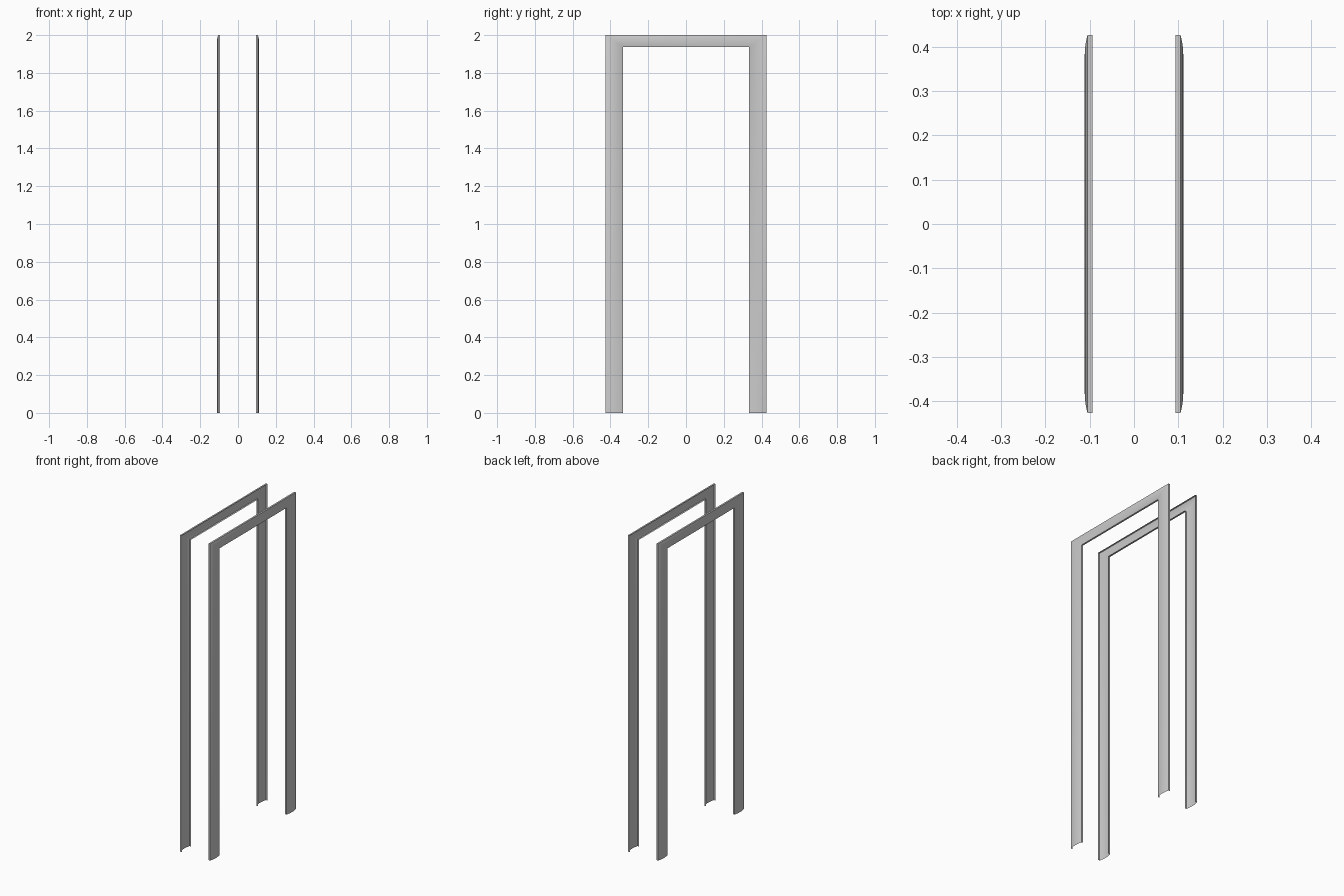
import bpy, math

if "Cube" in bpy.data.objects:
    bpy.data.objects.remove(bpy.data.objects["Cube"])

INNER_Y, OUTER_Y = 0.334, 0.427    # opening and outside half widths
INNER_Z, OUTER_Z = 1.937, 2.0      # opening and outside heights
BACK_X, EDGE_X, CROWN_X = 0.094, 0.105, 0.1113
STEPS = 10


def trim_profile():
    """(s, x) points: s runs from the opening edge (0) to the outside edge (1)."""
    pts = [(0.0, BACK_X)]
    for i in range(STEPS + 1):
        s = i / STEPS
        pts.append((s, EDGE_X + (CROWN_X - EDGE_X) * (1 - (2 * s - 1) ** 2)))
    pts.append((1.0, BACK_X))
    return pts


def door_trim(name, side):
    """Open-backed moulding swept up one leg, across the head and down the other."""
    prof = trim_profile()
    n = len(prof)
    verts, faces = [], []
    for ysign, top in ((-1, False), (-1, True), (1, True), (1, False)):
        for s, x in prof:
            y = ysign * (INNER_Y + s * (OUTER_Y - INNER_Y))
            z = INNER_Z + s * (OUTER_Z - INNER_Z) if top else 0.0
            verts.append((side * x, y, z))
    for r in range(3):
        for i in range(n - 1):
            a = r * n + i
            f = (a, a + 1, a + n + 1, a + n)
            faces.append(f[::-1] if side > 0 else f)
    mesh = bpy.data.meshes.new(name)
    mesh.from_pydata(verts, [], faces)
    # orient outward: the crown of the moulding faces away from x = 0
    if mesh.polygons[n // 2].normal.x * side < 0:
        mesh.flip_normals()
    ob = bpy.data.objects.new(name, mesh)
    bpy.context.collection.objects.link(ob)
    bpy.ops.object.select_all(action='DESELECT')
    ob.select_set(True)
    bpy.context.view_layer.objects.active = ob
    bpy.ops.object.shade_smooth_by_angle(angle=math.radians(30))
    return ob


# Matching door trims on either side of the wall
door_trim("door_trim_right", 1)
door_trim("door_trim_left", -1)
